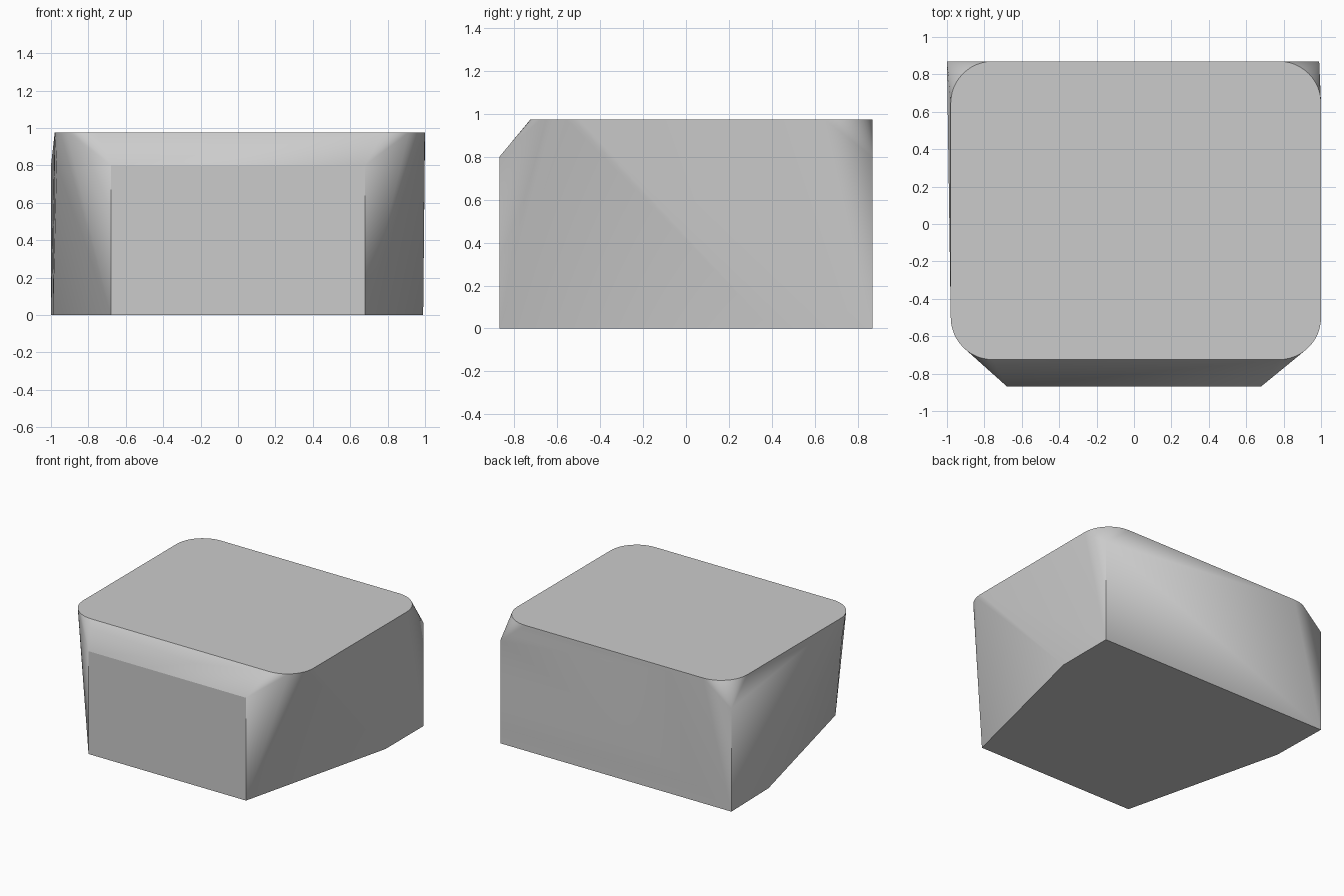
import bpy, bmesh, math
from mathutils import Vector

cube = bpy.data.objects.get("Cube")
if cube:
    bpy.data.objects.remove(cube, do_unlink=True)

grey = bpy.data.materials.new("plain grey")
grey.use_nodes = True
color = (0.6, 0.6, 0.6, 1)
grey.diffuse_color = color
grey.node_tree.nodes["Principled BSDF"].inputs["Base Color"].default_value = color

BACK, FRONT = 0.87, -0.87
SHOULDER, TOP = 0.8, 0.975


def rounded_rectangle(x0, x1, y0, y1, radius, z, steps=12):
    """Outline points of a rectangle with round corners."""
    centres = [(x1 - radius, y1 - radius), (x0 + radius, y1 - radius),
               (x0 + radius, y0 + radius), (x1 - radius, y0 + radius)]
    points = []
    for corner, (cx, cy) in enumerate(centres):
        for i in range(steps + 1):
            a = math.pi / 2 * (corner + i / steps)
            points.append(Vector((cx + radius * math.cos(a), cy + radius * math.sin(a), z)))
    return points


# Rounded top, then the angular corners of the base and shoulder
points = rounded_rectangle(-0.98, 1.0, -0.725, BACK, 0.225, TOP)
for side, back_x, cheek_x in ((-1, 1.0, 0.97), (1, 0.99, 0.95)):
    for z in (0, SHOULDER):
        points.append(Vector((side * 0.678, FRONT, z)))
        points.append(Vector((side * back_x, BACK, z)))
    points.append(Vector((side * 0.99, 0.4, 0)))
    points.append(Vector((side * cheek_x, -0.53, SHOULDER)))

# Wrap the points in one convex solid and merge its flat faces
bm = bmesh.new()
for p in points:
    bm.verts.new(p)
result = bmesh.ops.convex_hull(bm, input=bm.verts)
loose = [v for v in bm.verts if not v.link_faces]
bmesh.ops.delete(bm, geom=loose, context='VERTS')
bmesh.ops.dissolve_limit(bm, angle_limit=math.radians(0.3), verts=bm.verts, edges=bm.edges)
bmesh.ops.recalc_face_normals(bm, faces=bm.faces)

mesh = bpy.data.meshes.new("faceted_block")
bm.to_mesh(mesh)
bm.free()
mesh.materials.append(grey)
block = bpy.data.objects.new("faceted_block", mesh)
bpy.context.collection.objects.link(block)

# Smooth the corner fans, keep the hard edges
bpy.context.view_layer.objects.active = block
block.select_set(True)
bpy.ops.object.shade_smooth_by_angle(angle=math.radians(30))
